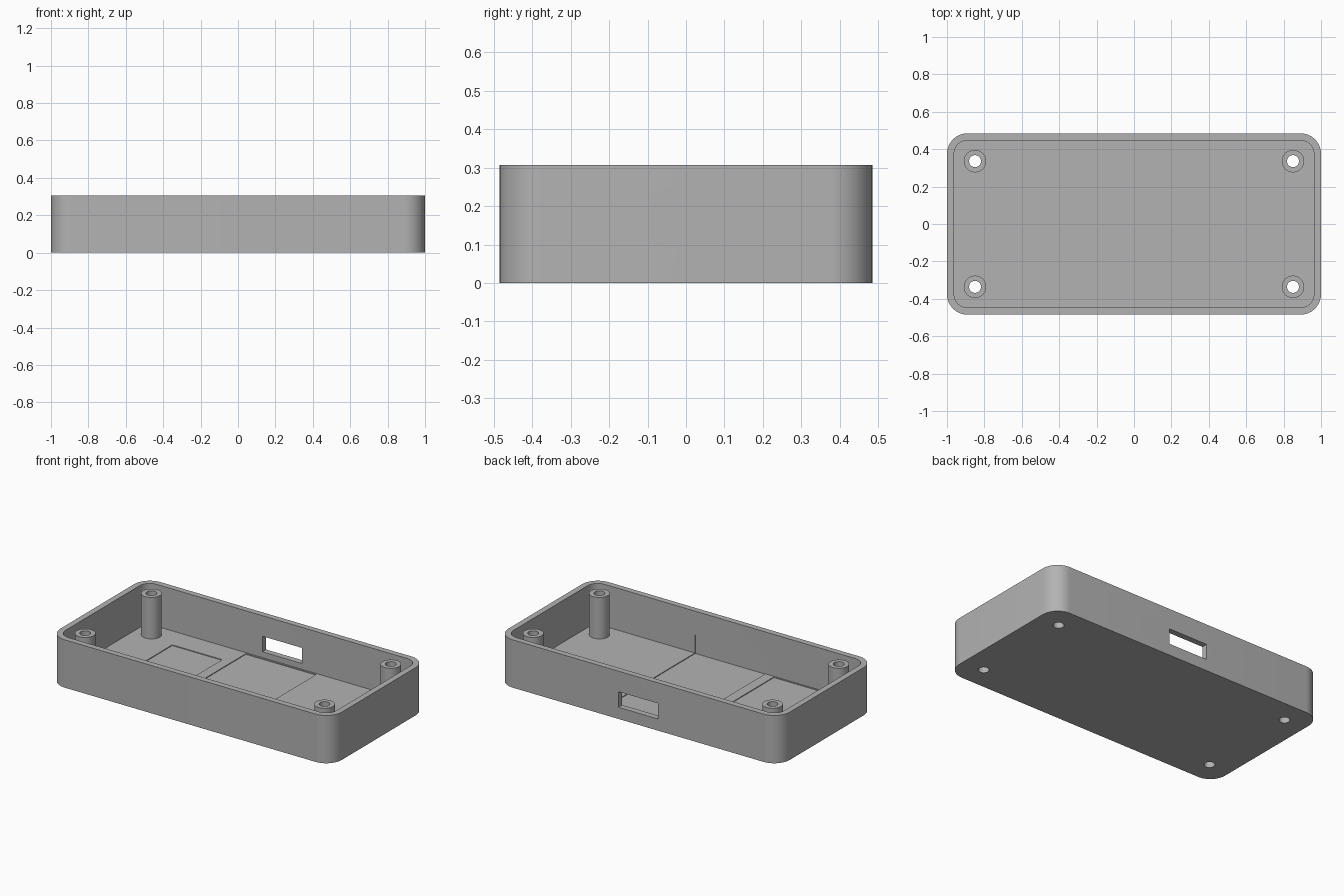
import bpy
import bmesh
import math

if "Cube" in bpy.data.objects:
    bpy.data.objects.remove(bpy.data.objects["Cube"], do_unlink=True)

HEIGHT = 0.307
FLOOR = 0.038
POST_X, POST_Y = 0.85, 0.336

grey = bpy.data.materials.new("plain grey")
grey.use_nodes = True
COLOUR = (0.45, 0.45, 0.45, 1)
grey.diffuse_color = COLOUR
grey.node_tree.nodes["Principled BSDF"].inputs["Base Color"].default_value = COLOUR


def new_object(name, bm):
    bmesh.ops.recalc_face_normals(bm, faces=bm.faces)
    mesh = bpy.data.meshes.new(name)
    bm.to_mesh(mesh)
    bm.free()
    mesh.materials.append(grey)
    obj = bpy.data.objects.new(name, mesh)
    bpy.context.collection.objects.link(obj)
    return obj


def block(name, low, high, radius=0):
    """Box between two corners, with rounded upright edges if asked."""
    bm = bmesh.new()
    bmesh.ops.create_cube(bm, size=1)
    for v in bm.verts:
        for i in range(3):
            v.co[i] = low[i] if v.co[i] < 0 else high[i]
    if radius:
        upright = [e for e in bm.edges
                   if abs(e.verts[0].co.z - e.verts[1].co.z) > 0.01]
        bmesh.ops.bevel(bm, geom=upright, offset=radius, segments=12,
                        profile=0.5, affect='EDGES')
    return new_object(name, bm)


def rod(name, centre, radius, length, along_x=False):
    bm = bmesh.new()
    bmesh.ops.create_cone(bm, cap_ends=True, segments=48, radius1=radius,
                          radius2=radius, depth=length)
    for v in bm.verts:
        if along_x:
            v.co = (v.co.z, v.co.x, v.co.y)
        v.co.x += centre[0]
        v.co.y += centre[1]
        v.co.z += centre[2]
    return new_object(name, bm)


def cut(obj, cutter):
    mod = obj.modifiers.new("cut", 'BOOLEAN')
    mod.operation = 'DIFFERENCE'
    mod.solver = 'EXACT'
    mod.object = cutter
    graph = bpy.context.evaluated_depsgraph_get()
    old = obj.data
    obj.data = bpy.data.meshes.new_from_object(obj.evaluated_get(graph))
    obj.modifiers.clear()
    bpy.data.meshes.remove(old)
    bpy.data.objects.remove(cutter, do_unlink=True)


def smooth(obj):
    bpy.ops.object.select_all(action='DESELECT')
    obj.select_set(True)
    bpy.context.view_layer.objects.active = obj
    bpy.ops.object.shade_smooth_by_angle(angle=math.radians(30))


# Open tray with rounded corners
tray = block("tray", (-1, -0.485, 0), (1, 0.485, HEIGHT), 0.11)
cut(tray, block("cavity", (-0.962, -0.447, FLOOR), (0.962, 0.447, 0.5), 0.072))

# Shallow seats in the floor, the middle one also marking the front wall
cut(tray, block("middle_seat", (-0.25, -0.452, FLOOR - 0.005), (0.25, 0.437, 0.155)))
cut(tray, block("side_seat", (-0.67, -0.442, FLOOR - 0.005), (-0.315, 0.29, 0.155)))

# Slot in the back wall and round opening in one end
cut(tray, block("slot", (-0.14, 0.4, 0.075), (0.14, 0.6, 0.175)))
cut(tray, rod("end_opening", (1, 0, 0.171), 0.07, 0.3, along_x=True))

# Hollow screw posts, with holes through the floor
for side, x in (("right", -POST_X), ("left", POST_X)):
    for end, y in (("front", -POST_Y), ("back", POST_Y)):
        cut(tray, rod("floor_hole", (x, y, 0), 0.032, 0.2))
        bottom, top = FLOOR - 0.01, 0.304
        post = rod(f"{end}_{side}_post", (x, y, (bottom + top) / 2), 0.06, top - bottom)
        cut(post, rod("bore", (x, y, 0.2), 0.032, 1))
        smooth(post)
smooth(tray)
